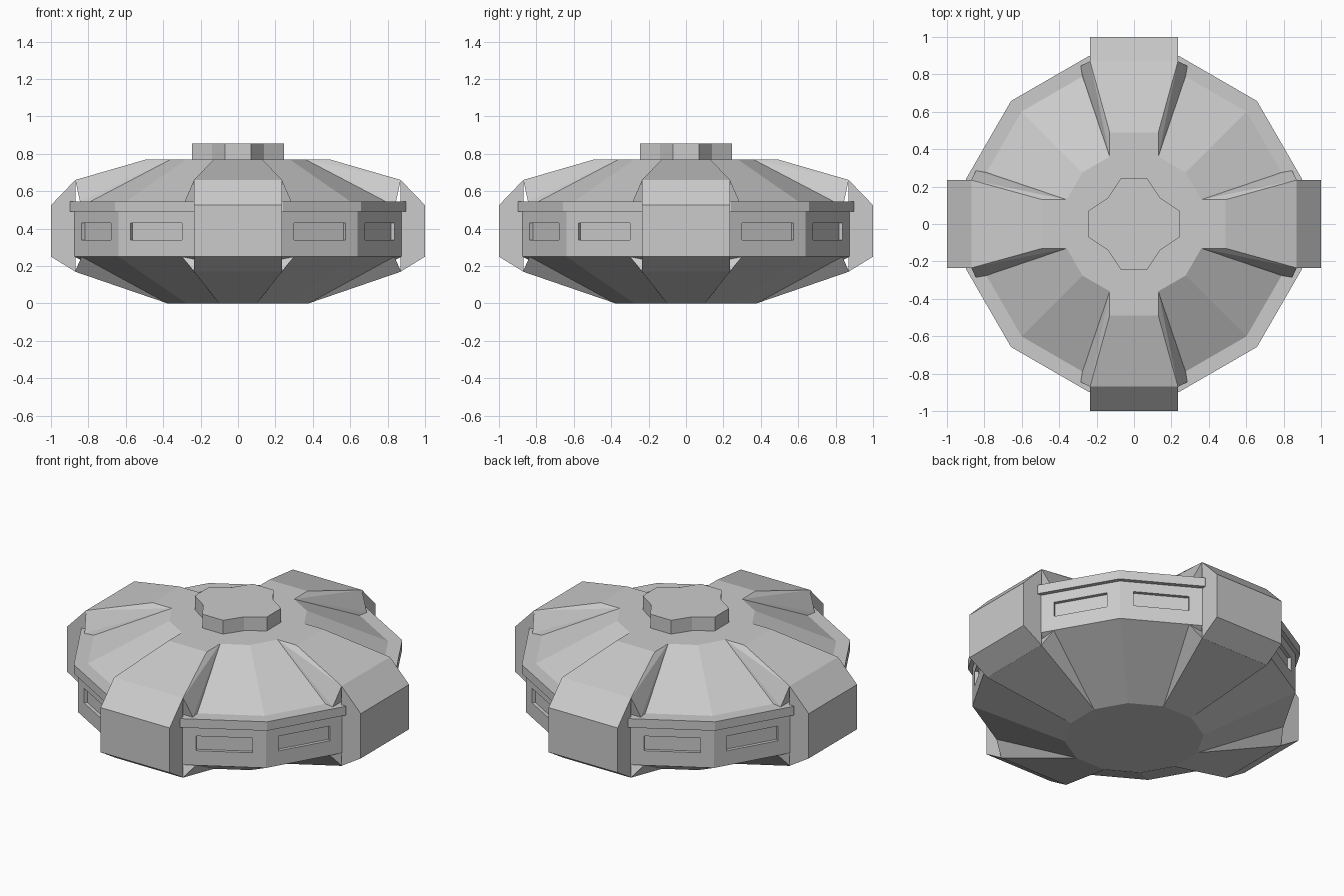
import bpy, bmesh
from math import sin, cos, pi, radians
from mathutils import Matrix, Vector

if "Cube" in bpy.data.objects:
    bpy.data.objects.remove(bpy.data.objects["Cube"])


def finish(bm, name):
    bmesh.ops.recalc_face_normals(bm, faces=bm.faces)
    mesh = bpy.data.meshes.new(name)
    bm.to_mesh(mesh)
    bm.free()
    ob = bpy.data.objects.new(name, mesh)
    bpy.context.collection.objects.link(ob)
    return ob


def loft(name, loops):
    """Skin a stack of closed point loops and cap both ends."""
    bm = bmesh.new()
    rings = [[bm.verts.new(p) for p in loop] for loop in loops]
    n = len(rings[0])
    for a, b in zip(rings, rings[1:]):
        for i in range(n):
            j = (i + 1) % n
            bm.faces.new((a[i], a[j], b[j], b[i]))
    bm.faces.new(rings[0])
    bm.faces.new(rings[-1])
    return finish(bm, name)


def hull(name, half_points, turn):
    """Convex solid from points mirrored in x, turned about z."""
    bm = bmesh.new()
    for x, y, z in half_points:
        for s in (1, -1):
            bm.verts.new((s * x, y, z))
    res = bmesh.ops.convex_hull(bm, input=bm.verts)
    loose = [v for v in bm.verts if not v.link_faces]
    bmesh.ops.delete(bm, geom=loose, context='VERTS')
    bmesh.ops.dissolve_limit(bm, angle_limit=radians(1), verts=bm.verts, edges=bm.edges)
    bm.transform(Matrix.Rotation(turn, 4, 'Z'))
    return finish(bm, name)


# Twelve-sided body: sloped underside, wall, ledge and roof
profile = [(.39, 0), (.905, .25), (.905, .49), (.93, .49),
           (.93, .545), (.85, .545), (.39, .77)]
angles = [radians(15 + 30 * k) for k in range(12)]
body = loft("body", [[(r * cos(a), r * sin(a), z) for a in angles] for r, z in profile])

# Recessed windows, two between each pair of arms
bm = bmesh.new()
for k in range(4):
    for a in (30, 60):
        m = (Matrix.Rotation(radians(a + 90 * k), 4, 'Z')
             @ Matrix.Translation((.904, 0, .385))
             @ Matrix.Diagonal((.10, .315, .09, 1)))
        bmesh.ops.create_cube(bm, size=1, matrix=m)
cutter = finish(bm, "window_cutter")
cutter.hide_render = True
cutter.hide_set(True)
cut = body.modifiers.new("windows", 'BOOLEAN')
cut.operation = 'DIFFERENCE'
cut.solver = 'EXACT'
cut.object = cutter

# Four arms: end block, flared roof rib and flared underside rib
block = [(.235, y, z) for y, z in
         ((.87, .66), (1, .525), (1, .25), (.87, .17))]
roof_rib = [(.13, .36, .77), (.13, .49, .77), (.235, .87, .66),
            (.285, .845, .545), (.275, .785, .545)]
under_rib = [(.101, .377, 0), (.235, .872, .17), (.30, .836, .25)]
for k in range(4):
    for label, pts in (("block", block), ("roof_rib", roof_rib), ("under_rib", under_rib)):
        hull(f"arm_{label}_{k + 1}", pts, k * pi / 2)

# Roof cap with slightly dented corners
quarter = [(.245, .07), (.14, .14), (.07, .245)]
outline = []
for k in range(4):
    rot = Matrix.Rotation(k * pi / 2, 3, 'Z')
    outline += [rot @ Vector((x, y, 0)) for x, y in quarter]
loft("roof_cap", [[(p.x, p.y, z) for p in outline] for z in (.76, .855)])
